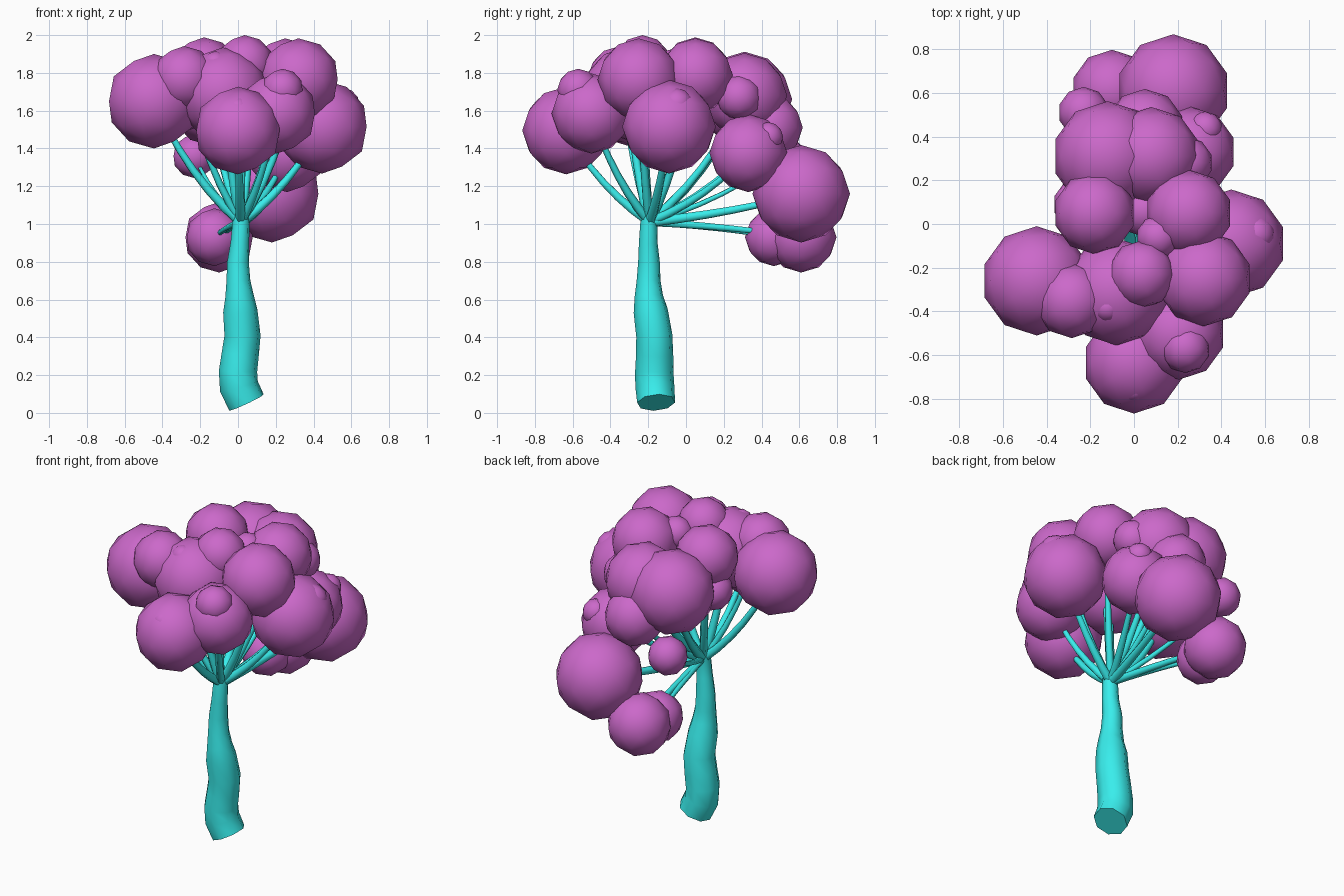
import bpy
from mathutils import Vector


def material(name, color):
    m = bpy.data.materials.new(name)
    m.diffuse_color = color
    return m


LEAF = material("leaf_purple", (0.60, 0.14, 0.59, 1))
BARK = material("bark_teal", (0.04, 0.85, 0.84, 1))


def tube(name, pts, bevel_res):
    """Tapered tube through (x, y, z, radius) points."""
    cu = bpy.data.curves.new(name, 'CURVE')
    cu.dimensions = '3D'
    cu.bevel_depth = 1.0
    cu.bevel_resolution = bevel_res
    cu.use_fill_caps = True
    sp = cu.splines.new('POLY')
    sp.points.add(len(pts) - 1)
    for p, (x, y, z, r) in zip(sp.points, pts):
        p.co = (x, y, z, 1)
        p.radius = r
    sp.use_smooth = True
    cu.materials.append(BARK)
    ob = bpy.data.objects.new(name, cu)
    bpy.context.collection.objects.link(ob)
    return ob


def clump(name, x, y, z, r):
    bpy.ops.mesh.primitive_ico_sphere_add(subdivisions=2, radius=r, location=(x, y, z))
    ob = bpy.context.object
    ob.name = name
    ob.data.materials.append(LEAF)
    bpy.ops.object.shade_smooth()


# Crooked trunk with a slanted foot
tube("trunk", [
    (0.045, -0.158, 0.055, 0.102), (0.005, -0.165, 0.14, 0.105),
    (0.000, -0.168, 0.22, 0.103), (0.012, -0.166, 0.31, 0.100),
    (0.024, -0.168, 0.41, 0.097), (0.012, -0.187, 0.54, 0.092),
    (0.008, -0.197, 0.62, 0.076), (0.002, -0.198, 0.70, 0.064),
    (0.000, -0.196, 0.80, 0.058), (0.010, -0.200, 0.90, 0.050),
    (0.015, -0.197, 1.00, 0.046), (0.015, -0.190, 1.06, 0.046)], 2)

# Main foliage clumps, each carried by a branch: x, y, z, radius
main = [
    (-0.445, -0.26, 1.65, 0.250), (-0.285, -0.35, 1.77, 0.172),
    (-0.08, -0.31, 1.69, 0.245), (0.32, -0.25, 1.765, 0.218),
    (0.035, -0.23, 1.845, 0.155), (0.25, 0.05, 1.785, 0.198),
    (-0.18, 0.05, 1.80, 0.188), (-0.12, 0.31, 1.66, 0.252),
    (0.08, 0.31, 1.68, 0.225), (0.26, 0.33, 1.375, 0.206),
    (0.18, 0.61, 1.16, 0.258), (-0.10, 0.61, 0.93, 0.187),
    (-0.125, 0.465, 0.93, 0.153), (-0.23, 0.51, 1.36, 0.117),
    (0.445, -0.09, 1.515, 0.248), (0.00, -0.635, 1.495, 0.232),
    (0.205, -0.50, 1.585, 0.212), (0.05, 0.44, 1.51, 0.178),
]

# Small bumps sitting on the clumps
bumps = [
    (0.11, -0.06, 1.83, 0.10), (0.325, 0.435, 1.46, 0.08),
    (0.24, 0.28, 1.67, 0.12), (0.555, -0.05, 1.63, 0.09),
    (0.00, -0.745, 1.605, 0.07), (0.235, -0.57, 1.71, 0.112),
    (-0.12, -0.38, 1.845, 0.07), (-0.25, 0.09, 1.62, 0.12),
    (0.05, 0.06, 1.64, 0.12),
]
for i, c in enumerate(main + bumps):
    clump(f"foliage_clump_{i + 1:02d}", *c)

# Branches fan out from the trunk top: outwards first, then up
start = Vector((0.015, -0.192, 1.01))
for i, (x, y, z, r) in enumerate(main):
    end = Vector((x, y, z))
    d = end - start
    mid = start + Vector((d.x * 0.60, d.y * 0.60, d.z * 0.36))
    r0 = 0.008 + 0.085 * r
    pts = []
    for k in range(7):
        t = k / 6
        p = start * (1 - t) ** 2 + mid * 2 * t * (1 - t) + end * t * t
        pts.append((*p, r0 * (1 - 0.5 * t)))
    tube(f"branch_{i + 1:02d}", pts, 1)
